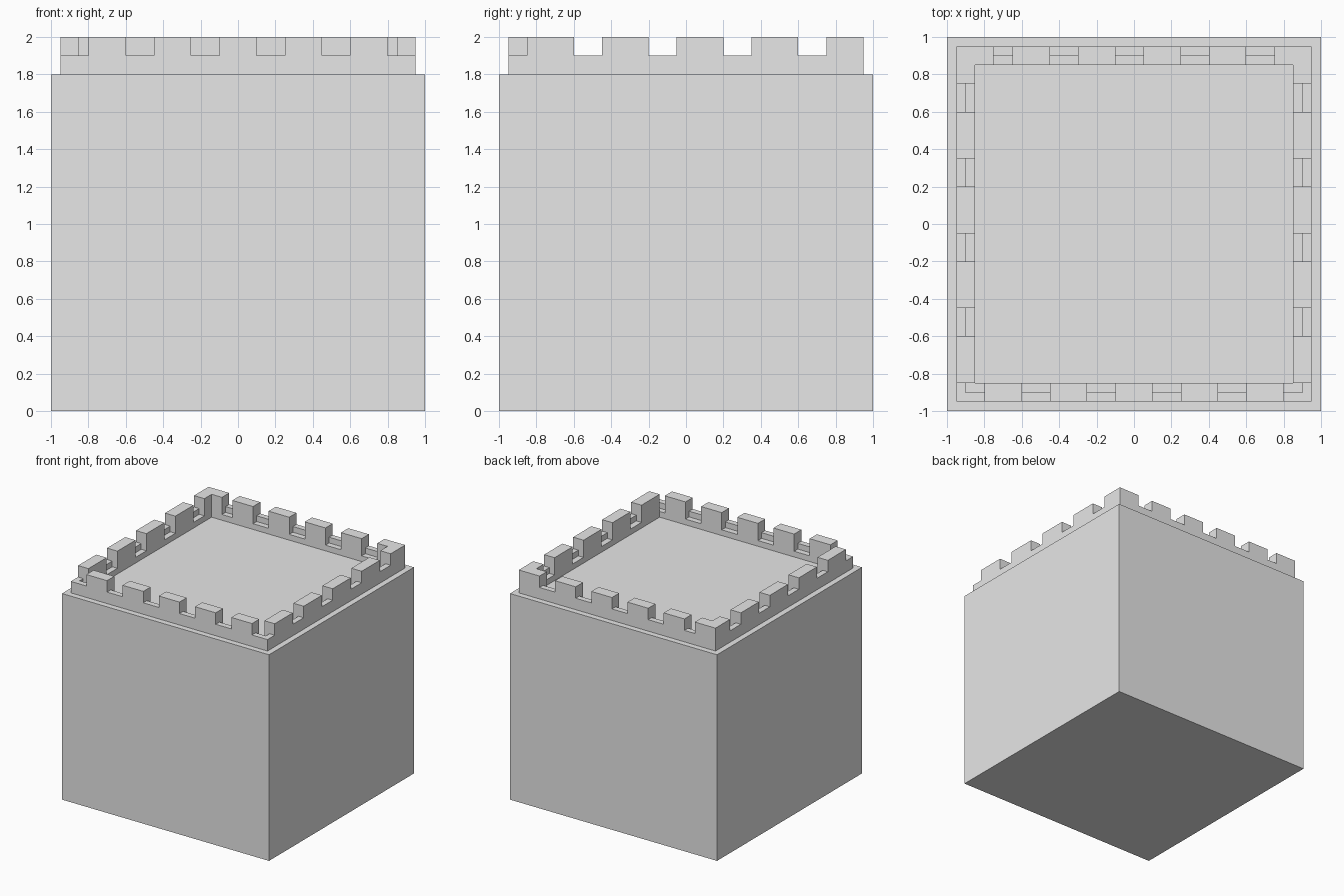
import bpy
import bmesh

default = bpy.data.objects.get("Cube")
if default:
    bpy.data.objects.remove(default, do_unlink=True)

# One pale stone colour
stone = bpy.data.materials.new("pale_stone")
stone.use_nodes = True
stone.diffuse_color = (0.8, 0.8, 0.8, 1)
stone.node_tree.nodes["Principled BSDF"].inputs["Base Color"].default_value = (0.8, 0.8, 0.8, 1)

BASE, STEP, SILL, TOP = 1.8, 1.85, 1.9, 2.0
INNER, MIDDLE, OUTER = 0.85, 0.9, 0.95

# Crenel spans along each wall
FRONT_GAPS = [(-0.95, -0.8), (-0.6, -0.45), (-0.25, -0.1), (0.1, 0.25), (0.45, 0.6), (0.8, 0.95)]
BACK_GAPS = [(-0.75, -0.65), (-0.45, -0.3), (-0.1, 0.05), (0.25, 0.4), (0.6, 0.75)]
SIDE_GAPS = [(-0.95, -0.85), (-0.6, -0.45), (-0.2, -0.05), (0.2, 0.35), (0.6, 0.75)]


def finish(bm, name):
    mesh = bpy.data.meshes.new(name)
    bm.to_mesh(mesh)
    bm.free()
    mesh.materials.append(stone)
    obj = bpy.data.objects.new(name, mesh)
    bpy.context.collection.objects.link(obj)
    return obj


def in_gap(value, gaps):
    return any(a < value < b for a, b in gaps)


def wall_height(x, y):
    """Top of the parapet at a point; BASE where there is no wall."""
    reach = max(abs(x), abs(y))
    if reach < INNER or reach > OUTER:
        return BASE
    gap = True
    if abs(x) > INNER:
        gap = gap and in_gap(y, SIDE_GAPS)
    if abs(y) > INNER:
        gap = gap and in_gap(x, FRONT_GAPS if y < 0 else BACK_GAPS)
    if not gap:
        return TOP
    return SILL if reach > MIDDLE else STEP


# Solid tower block
bm = bmesh.new()
bmesh.ops.create_cube(bm, size=1)
bmesh.ops.scale(bm, vec=(2, 2, BASE), verts=bm.verts)
bmesh.ops.translate(bm, vec=(0, 0, BASE / 2), verts=bm.verts)
finish(bm, "tower_block")

# Crenellated parapet: stepped tops joined by upright faces
rings = {s * r for s in (-1, 1) for r in (INNER, MIDDLE, OUTER)}
xs = sorted(rings | {v for gap in FRONT_GAPS + BACK_GAPS for v in gap})
ys = sorted(rings | {v for gap in SIDE_GAPS for v in gap})
levels = [BASE, STEP, SILL, TOP]


def cell(i, j):
    if not (0 <= i < len(xs) - 1 and 0 <= j < len(ys) - 1):
        return BASE
    return wall_height((xs[i] + xs[i + 1]) / 2, (ys[j] + ys[j + 1]) / 2)


bm = bmesh.new()


def add_face(points):
    bm.faces.new([bm.verts.new(p) for p in points])


for i in range(len(xs) - 1):
    for j in range(len(ys) - 1):
        h = cell(i, j)
        if h == BASE:
            continue
        x0, x1, y0, y1 = xs[i], xs[i + 1], ys[j], ys[j + 1]
        corners = [(x0, y0), (x1, y0), (x1, y1), (x0, y1)]
        add_face([(x, y, h) for x, y in corners])
        neighbours = [cell(i, j - 1), cell(i + 1, j), cell(i, j + 1), cell(i - 1, j)]
        for k, low in enumerate(neighbours):
            a, b = corners[k], corners[(k + 1) % 4]
            for z0, z1 in zip(levels, levels[1:]):
                if low <= z0 and z1 <= h:
                    add_face([(*a, z0), (*b, z0), (*b, z1), (*a, z1)])

bmesh.ops.remove_doubles(bm, verts=bm.verts, dist=0.0001)
bmesh.ops.dissolve_limit(bm, angle_limit=0.01, verts=bm.verts, edges=bm.edges)
finish(bm, "battlement_parapet")
